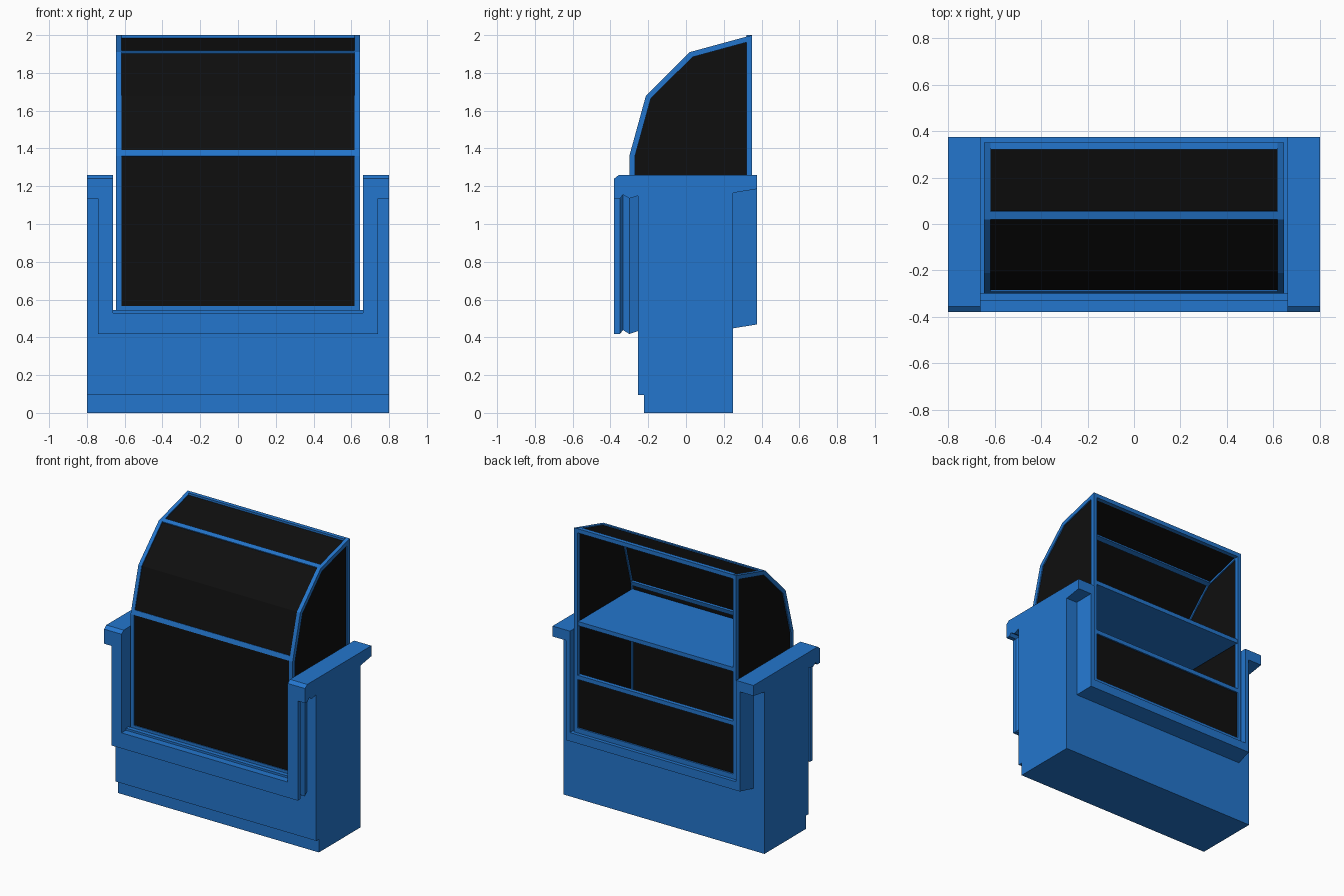
import bpy, bmesh
from mathutils import Vector

cube = bpy.data.objects.get("Cube")
if cube:
    bpy.data.objects.remove(cube)


def material(name, color):
    m = bpy.data.materials.new(name)
    m.use_nodes = True
    m.diffuse_color = color
    m.node_tree.nodes["Principled BSDF"].inputs["Base Color"].default_value = color
    return m


BLUE = material("cabinet blue", (0.017, 0.18, 0.61, 1))
BLACK = material("dark glass", (0.0045, 0.0045, 0.0045, 1))


def loft(name, rings, mat, closed=False):
    """Skin matching rings; cap both ends, or join last to first if closed."""
    bm = bmesh.new()
    rows = [[bm.verts.new(p) for p in ring] for ring in rings]
    n = len(rows[0])
    for a, b in zip(rows, rows[1:] + (rows[:1] if closed else [])):
        for i in range(n):
            j = (i + 1) % n
            bm.faces.new((a[i], a[j], b[j], b[i]))
    if not closed:
        bm.faces.new(rows[0])
        bm.faces.new(rows[-1])
    bmesh.ops.recalc_face_normals(bm, faces=bm.faces)
    mesh = bpy.data.meshes.new(name)
    bm.to_mesh(mesh)
    bm.free()
    mesh.materials.append(mat)
    obj = bpy.data.objects.new(name, mesh)
    bpy.context.collection.objects.link(obj)
    return obj


def prism(name, profile, x0, x1, mat):
    """Extrude a (y, z) profile along x."""
    return loft(name, [[(x, y, z) for y, z in profile] for x in (x0, x1)], mat)


def box(name, x, y0, y1, z0, z1, mat):
    return prism(name, [(y0, z0), (y1, z0), (y1, z1), (y0, z1)], -x, x, mat)


def inset(points, d):
    """Offset a closed clockwise profile inwards by d."""
    out = []
    for i, p in enumerate(points):
        p, a, b = Vector(p), Vector(points[i - 1]), Vector(points[(i + 1) % len(points)])
        u, v = (p - a).normalized(), (b - p).normalized()
        n1, n2 = Vector((u.y, -u.x)), Vector((v.y, -v.x))
        out.append(p + (n1 + n2) * d / (1 + n1.dot(n2)))
    return out


# U-shaped cabinet body and plinth
OUT, IN, SEAT, TOP = 0.8, 0.662, 0.53, 1.26


def u_ring(y, half):
    return [(x, y, z) for x, z in half] + [(-x, y, z) for x, z in reversed(half)]


def trim_ring(y, e, top=TOP):
    """U trim outline with overhanging arm tops, tightened by e."""
    return u_ring(y, [(IN, SEAT), (IN, top), (OUT, top), (OUT, 1.135 + e),
                      (0.742 - e, 1.135 + e), (0.742 - e, 0.418 + e)])


body = [(IN, SEAT), (IN, TOP), (OUT, TOP), (OUT, 0.095)]
loft("cabinet_body", [u_ring(y, body) for y in (-0.253, 0.25)], BLUE)
box("plinth", OUT, -0.222, 0.25, 0, 0.095, BLUE)

# Moulded trims on both sides
loft("front_trim", [trim_ring(-0.38, 0, 1.24), trim_ring(-0.355, 0), trim_ring(-0.35, 0),
                    trim_ring(-0.333, 0.02), trim_ring(-0.3, 0),
                    trim_ring(-0.253, 0.015)], BLUE)
loft("back_trim", [trim_ring(0.25, 0.03), trim_ring(0.375, 0.05)], BLUE)
box("front_sill", IN, -0.33, -0.3, SEAT, 0.545, BLUE)

# Glazed case: side frames with dark panes
PROFILE = [(-0.3, SEAT), (-0.3, 1.36), (-0.212, 1.68), (0.02, 1.91), (0.35, 2.0), (0.35, SEAT)]
INNER = inset(PROFILE, 0.029)
X0, X1 = 0.618, 0.645
for side, s in (("left", 1), ("right", -1)):
    rings = [[(s * x, y, z) for y, z in loop]
             for x, loop in ((X0, PROFILE), (X1, PROFILE), (X1, INNER), (X0, INNER))]
    loft(side + "_side_frame", rings, BLUE, closed=True)
    prism(side + "_side_pane", INNER, s * 0.626, s * 0.637, BLACK)

# Bent front and top glass
sheet = inset(PROFILE, 0.006)[:5] + inset(PROFILE, 0.015)[4::-1]
prism("front_glass", sheet, -X0, X0, BLACK)


# Cross bars lying along the profile edges
def cross_bar(name, edge, start, width):
    a, b = Vector(PROFILE[edge]), Vector(PROFILE[edge + 1])
    d = (b - a).normalized()
    depth = Vector((d.y, -d.x)) * 0.029
    p, q = a + d * start, a + d * (start + width)
    prism(name, [p, q, q + depth, p + depth], -X0, X0, BLUE)


cross_bar("front_bottom_bar", 0, 0, 0.035)
cross_bar("front_middle_bar", 1, 0, 0.034)
cross_bar("top_front_bar", 3, 0, 0.036)
cross_bar("back_top_bar", 4, 0, 0.03)
cross_bar("back_middle_bar", 4, 1.055, 0.03)
cross_bar("back_bottom_bar", 4, 1.435, 0.035)

# Shelf and lower back pane
box("shelf", X0, -0.272, 0.345, 1.3, 1.33, BLUE)
box("back_lower_pane", X0, 0.33, 0.339, 0.56, 0.92, BLACK)
